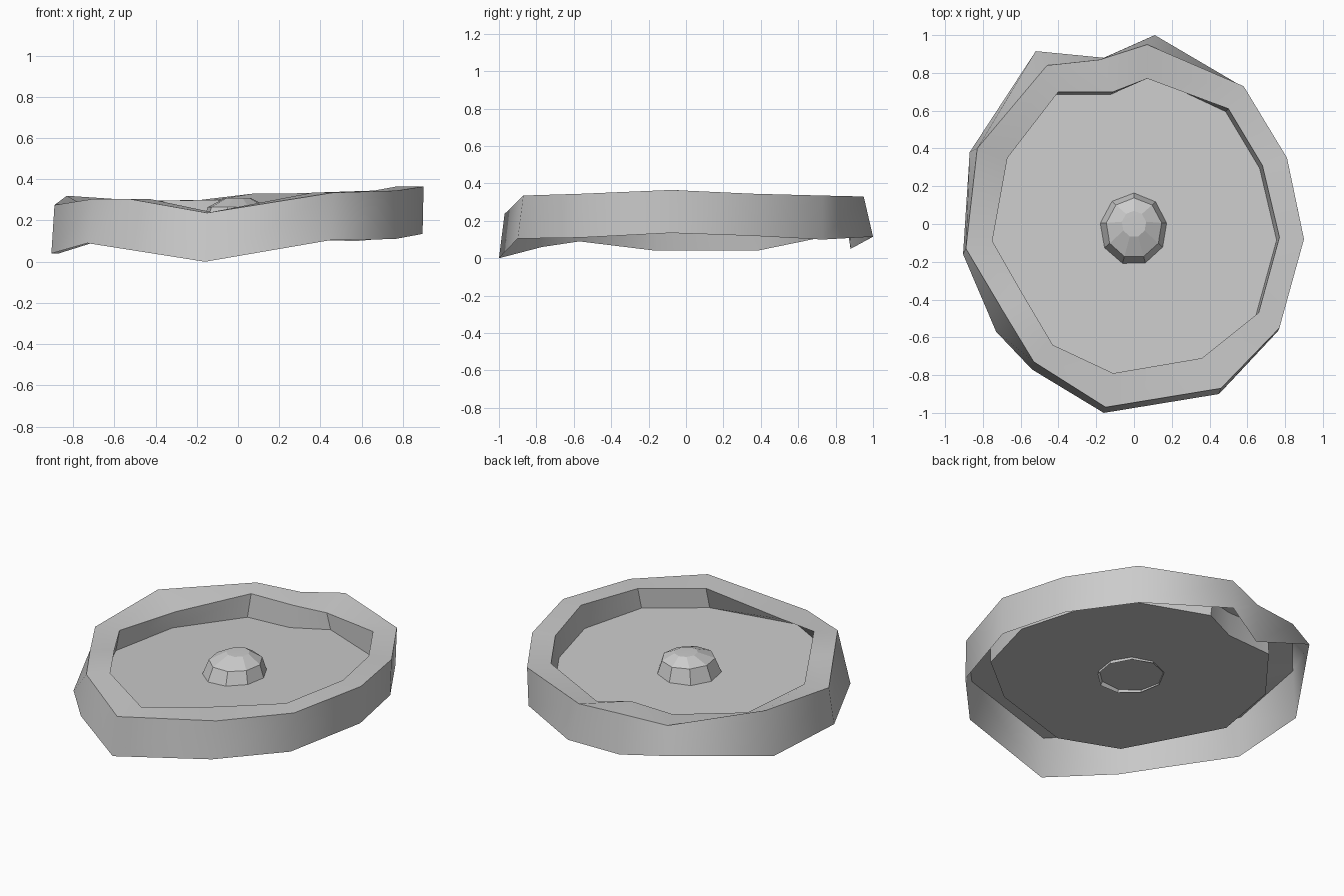
import bpy, bmesh, math

cube = bpy.data.objects.get("Cube")
if cube:
    bpy.data.objects.remove(cube, do_unlink=True)

# One stone grey for every part
stone = bpy.data.materials.new("stone_grey")
stone.use_nodes = True
grey = (0.6, 0.6, 0.6, 1)
stone.diffuse_color = grey
stone.node_tree.nodes["Principled BSDF"].inputs["Base Color"].default_value = grey

# Corners of the hewn rim: outer top (x, y, z), outer foot (x, y, z), inner lip (x, y)
CORNERS = [
    ((.90, -.08, .365), (.895, -.08, .135), (.77, -.07)),
    ((.81, .35, .345), (.80, .35, .12), (.68, .31)),
    ((.58, .73, .335), (.57, .73, .10), (.50, .61)),
    ((.07, .95, .33), (.11, 1.0, .115), (.07, .77)),
    ((-.18, .87, .30), (-.16, .88, .05), (-.11, .70)),
    ((-.46, .84, .295), (-.52, .915, .15), (-.40, .70)),
    ((-.83, .40, .32), (-.87, .38, .04), (-.67, .35)),
    ((-.89, -.13, .275), (-.905, -.16, .04), (-.75, -.09)),
    ((-.70, -.45, .305), (-.73, -.57, .09), (-.59, -.37)),
    ((-.53, -.73, .305), (-.54, -.77, .06), (-.43, -.64)),
    ((-.15, -.97, .237), (-.16, -1.0, 0), (-.11, -.79)),
    ((.46, -.87, .335), (.45, -.90, .105), (.36, -.71)),
    ((.77, -.55, .345), (.76, -.57, .11), (.66, -.47)),
]
BACK, LEFT_BACK, LEFT_FRONT, NEAR_FRONT, FRONT = 3, 6, 8, 9, 10


def floor_point(x, y):
    """Point on the slightly tilted floor."""
    return (x, y, .183 + .045 * x - .02 * y)


def bridge_rings(name, rings, tip=None, angle=30):
    """Join matching rings of points into bands, optionally closed by a fan."""
    bm = bmesh.new()
    loops = [[bm.verts.new(p) for p in ring] for ring in rings]
    count = len(loops[0])
    for low, high in zip(loops, loops[1:]):
        for i in range(count):
            j = (i + 1) % count
            bm.faces.new((low[i], low[j], high[j], high[i]))
    if tip:
        centre = bm.verts.new(tip)
        for i in range(count):
            bm.faces.new((loops[-1][i], loops[-1][(i + 1) % count], centre))
    mesh = bpy.data.meshes.new(name)
    bm.to_mesh(mesh)
    bm.free()
    mesh.materials.append(stone)
    obj = bpy.data.objects.new(name, mesh)
    bpy.context.collection.objects.link(obj)
    bpy.ops.object.select_all(action="DESELECT")
    obj.select_set(True)
    bpy.context.view_layer.objects.active = obj
    bpy.ops.object.shade_smooth_by_angle(angle=math.radians(angle))
    return obj


def boss_ring(radius, z, y=0, sides=9):
    """Ring with a corner towards the back and a flat side in front."""
    steps = [math.pi / 2 + math.tau * i / sides for i in range(sides)]
    return [(.93 * radius * math.cos(a), y + radius * math.sin(a), z) for a in steps]


tops = [c[0] for c in CORNERS]
feet = [c[1] for c in CORNERS]

# The lip dips at two corners
lips = [[*inner, top[2]] for top, foot, inner in CORNERS]
lips[BACK][2] = .275
lips[LEFT_BACK][2] = .245

# The inner wall leans in, but is undercut along the front left and at the back
shift = {BACK: (.02, .01), LEFT_FRONT: (-.04, -.03),
         NEAR_FRONT: (-.06, -.06), FRONT: (-.05, -.07)}
shore = []
for i, (x, y, z) in enumerate(lips):
    dx, dy = shift.get(i, (-.015, -.015))
    shore.append(floor_point(x + dx, y + dy))

# Rounded outer wall, open underneath
bridge_rings("outer_wall", [feet, tops], angle=60)

# Rim top and inner wall
bridge_rings("basin_rim", [tops, lips, shore])

# Floor inside the rim
bridge_rings("basin_floor", [shore], tip=floor_point(0, 0))

# Faceted boss in the middle
boss = [boss_ring(.198, .167, -.03), boss_ring(.16, .265, -.022), boss_ring(.07, .308)]
bridge_rings("centre_boss", boss, tip=(0, 0, .31), angle=15)
